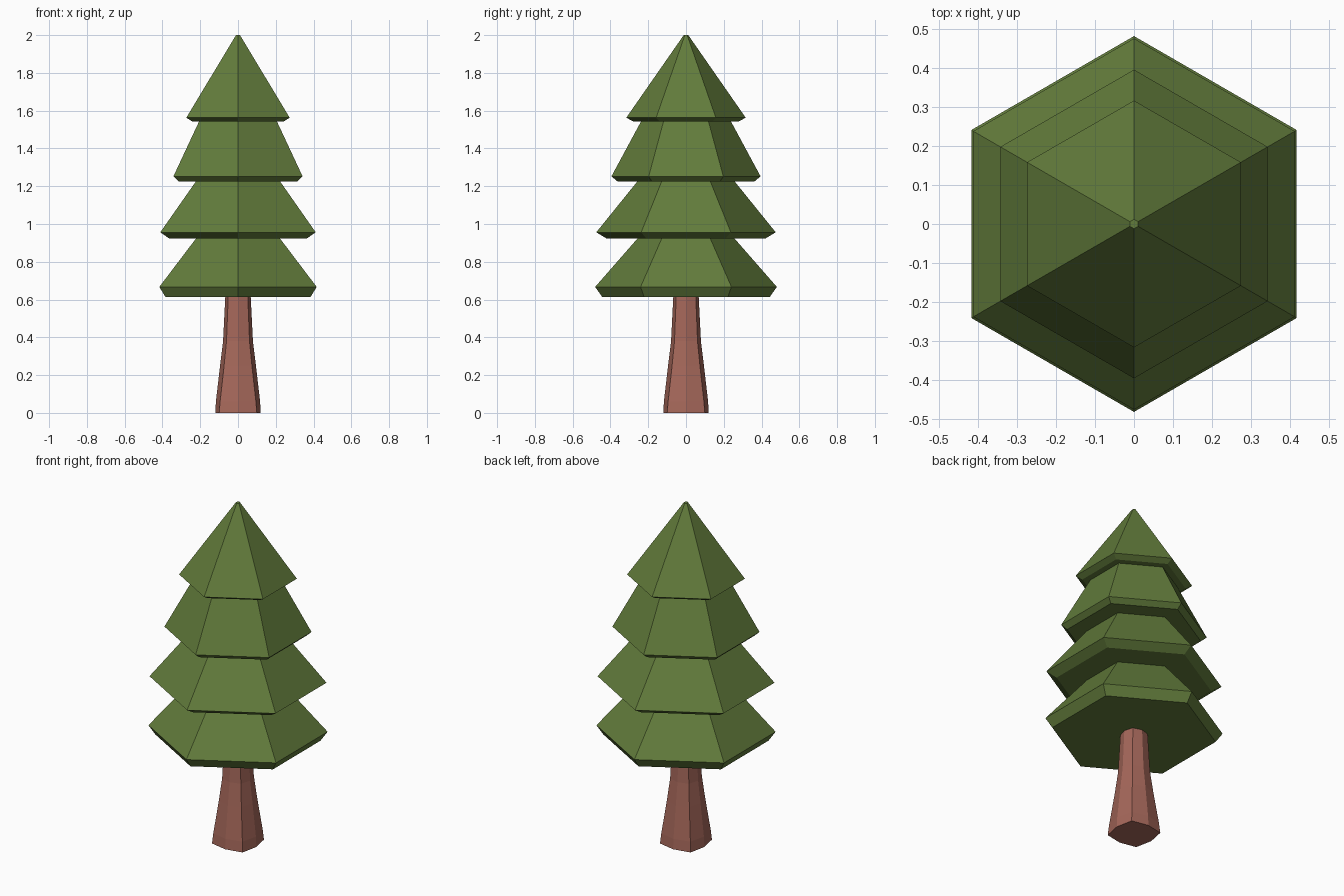
import bpy, bmesh, math

if "Cube" in bpy.data.objects:
    bpy.data.objects.remove(bpy.data.objects["Cube"])


def material(name, color):
    m = bpy.data.materials.new(name)
    m.diffuse_color = (*color, 1)
    m.use_nodes = True
    m.node_tree.nodes["Principled BSDF"].inputs["Base Color"].default_value = m.diffuse_color
    return m


def lathe(name, rings, sides, mat):
    """Flat-shaded stack of rings; each ring is (z, radius at even corners, radius at odd corners)."""
    bm = bmesh.new()
    loops = []
    for z, even, odd in rings:
        loop = []
        for i in range(sides):
            a = math.pi / 2 + 2 * math.pi * i / sides
            r = odd if i % 2 else even
            loop.append(bm.verts.new((r * math.cos(a), r * math.sin(a), z)))
        loops.append(loop)
    for lo, hi in zip(loops, loops[1:]):
        for i in range(sides):
            j = (i + 1) % sides
            bm.faces.new((lo[i], lo[j], hi[j], hi[i]))
    bm.faces.new(loops[0][::-1])
    bm.faces.new(loops[-1])
    mesh = bpy.data.meshes.new(name)
    bm.to_mesh(mesh)
    bm.free()
    mesh.materials.append(mat)
    obj = bpy.data.objects.new(name, mesh)
    bpy.context.collection.objects.link(obj)
    return obj


green = material("needle green", (0.122, 0.200, 0.044))
brown = material("bark brown", (0.376, 0.136, 0.102))

# Trunk: octagon, squarer and flared at the foot
trunk = [(0, 0.12, 0.141), (0.06, 0.117, 0.134), (0.25, 0.095, 0.104),
         (0.38, 0.079, 0.086), (0.62, 0.067, 0.073)]
lathe("trunk", trunk, 8, brown)

# Foliage: four hexagonal tiers, each with a bevelled lower rim
# (bottom z, bottom radius, rim z, rim radius, top radius)
tiers = [(0.613, 0.443, 0.667, 0.481, 0.257),
         (0.923, 0.420, 0.956, 0.475, 0.257),
         (1.226, 0.363, 1.252, 0.395, 0.238),
         (1.543, 0.280, 1.563, 0.316, 0.012)]
tops = [t[0] for t in tiers[1:]] + [2.0]
foliage = []
for (z0, r0, z1, r1, r2), top in zip(tiers, tops):
    foliage += [(z0, r0, r0), (z1, r1, r1), (top, r2, r2)]
lathe("foliage", foliage, 6, green)
